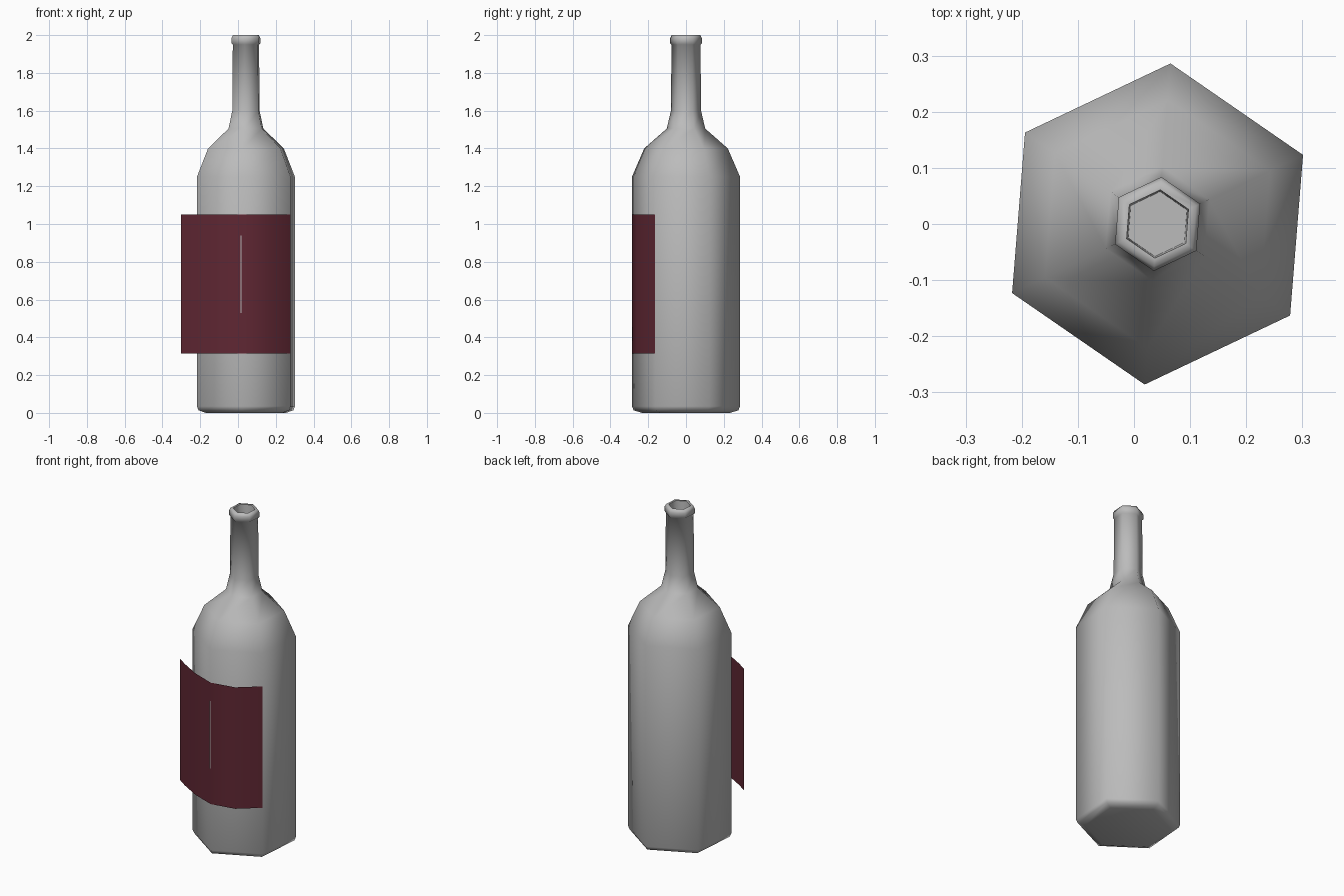
import bpy, bmesh, math

if "Cube" in bpy.data.objects:
    bpy.data.objects.remove(bpy.data.objects["Cube"])

def material(name, rgb):
    m = bpy.data.materials.new(name)
    m.diffuse_color = (*rgb, 1)
    m.use_nodes = True
    m.node_tree.nodes["Principled BSDF"].inputs["Base Color"].default_value = m.diffuse_color
    return m

def add_object(name, bm, mat):
    mesh = bpy.data.meshes.new(name)
    bm.to_mesh(mesh)
    bm.free()
    mesh.materials.append(mat)
    ob = bpy.data.objects.new(name, mesh)
    bpy.context.collection.objects.link(ob)
    bpy.ops.object.select_all(action='DESELECT')
    ob.select_set(True)
    bpy.context.view_layer.objects.active = ob
    bpy.ops.object.shade_smooth_by_angle(angle=math.radians(75))
    return ob

glass = material("grey glass", (0.5, 0.5, 0.5))
wine = material("wine red", (0.115, 0.02, 0.033))

# Six-sided bottle: (radius, height) rings from the base, over the lip, into the mouth
SIDES, CX, TURN = 6, 0.042, math.radians(25.4)
profile = [(0.235, 0), (0.278, 0.014), (0.287, 0.035), (0.287, 1.25),
           (0.222, 1.4), (0.102, 1.505), (0.08, 1.6), (0.077, 1.95),
           (0.084, 1.956), (0.084, 1.985), (0.076, 2.0), (0.061, 2.0),
           (0.058, 1.92)]
bm = bmesh.new()
rings = []
for r, z in profile:
    rings.append([bm.verts.new((CX + r * math.cos(TURN + i * math.tau / SIDES),
                                r * math.sin(TURN + i * math.tau / SIDES), z))
                  for i in range(SIDES)])
for a, b in zip(rings, rings[1:]):
    for i in range(SIDES):
        j = (i + 1) % SIDES
        bm.faces.new((a[i], a[j], b[j], b[i]))
bm.faces.new(rings[0][::-1])
bm.faces.new(rings[-1])
add_object("bottle", bm, glass)

# Curved label sheet resting on the front corner of the bottle
path = [(-0.302, -0.125), (-0.24, -0.168), (-0.12, -0.236),
        (0.018, -0.287), (0.163, -0.26), (0.278, -0.164)]
bm = bmesh.new()
cols = [[bm.verts.new((x, y, z)) for z in (0.315, 1.05)] for x, y in path]
for a, b in zip(cols, cols[1:]):
    bm.faces.new((a[0], b[0], b[1], a[1]))
add_object("label", bm, wine)

# Sliver of bottle corner showing through the label
bm = bmesh.new()
bm.faces.new([bm.verts.new((x, -0.2885, z)) for x, z in
              ((0.012, 0.53), (0.018, 0.53), (0.018, 0.94), (0.012, 0.94))])
add_object("corner_sliver", bm, glass)
